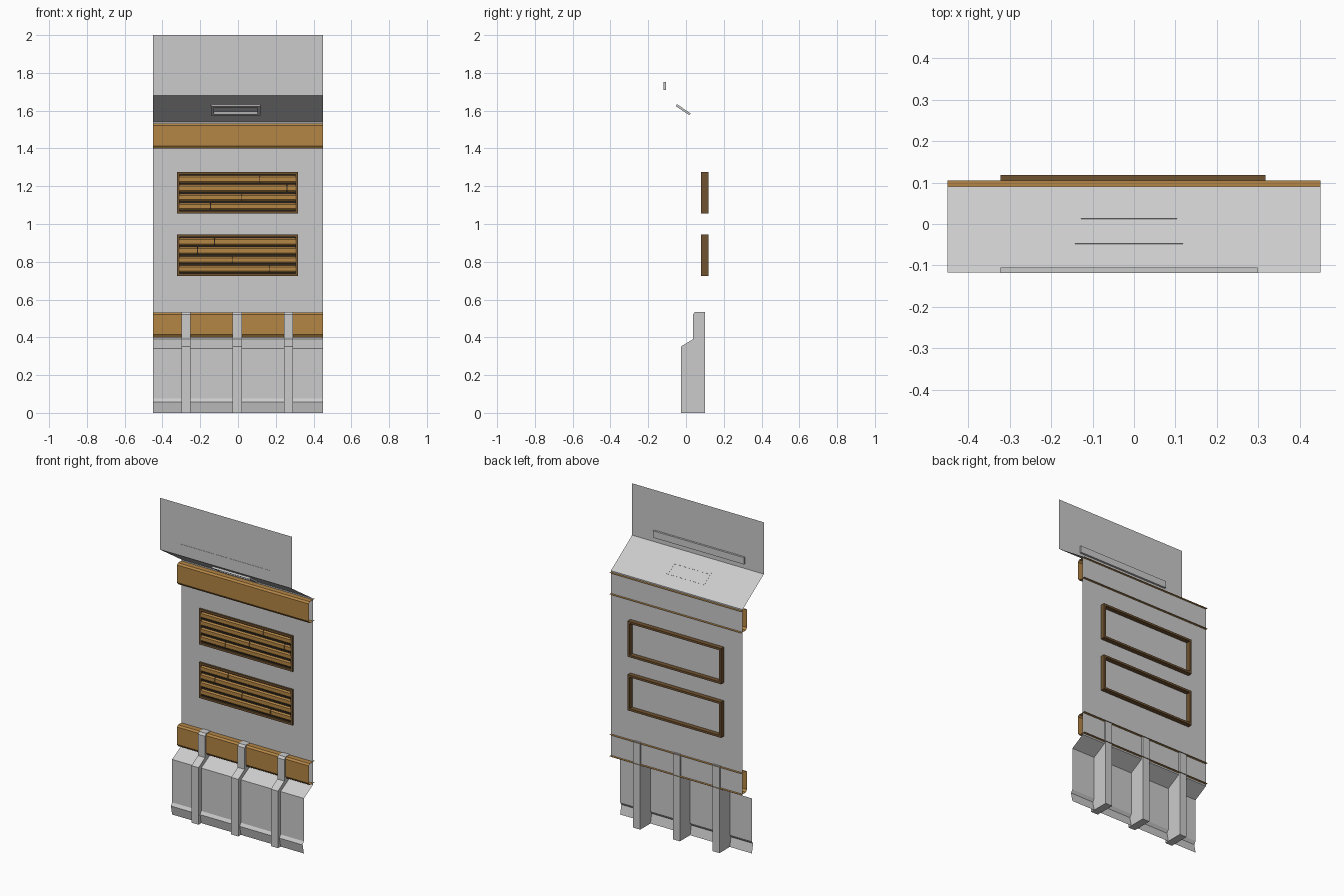
import bpy, bmesh
from mathutils import Vector

if "Cube" in bpy.data.objects:
    bpy.data.objects.remove(bpy.data.objects["Cube"])


def material(name, rgb):
    m = bpy.data.materials.new(name)
    m.diffuse_color = (*rgb, 1)
    m.use_nodes = True
    m.node_tree.nodes["Principled BSDF"].inputs["Base Color"].default_value = m.diffuse_color
    return m


OCHRE = material("ochre_paint", (0.46, 0.24, 0.06))
BROWN = material("dark_trim", (0.16, 0.085, 0.03))
SHADOW = material("vent_shadow", (0.03, 0.022, 0.015))


def extrude(name, profile, x0, x1, closed=True, mat=None):
    """Sweep a (y, z) profile along x: closed gives a solid, open gives a sheet."""
    bm = bmesh.new()
    a = [bm.verts.new((x0, y, z)) for y, z in profile]
    b = [bm.verts.new((x1, y, z)) for y, z in profile]
    n = len(profile)
    for i in range(n if closed else n - 1):
        j = (i + 1) % n
        bm.faces.new((a[i], a[j], b[j], b[i]))
    if closed:
        bm.faces.new(a)
        bm.faces.new(b)
        bmesh.ops.recalc_face_normals(bm, faces=bm.faces)
    return finish(name, bm, mat)


def finish(name, bm, mat):
    me = bpy.data.meshes.new(name)
    bm.to_mesh(me)
    bm.free()
    ob = bpy.data.objects.new(name, me)
    bpy.context.collection.objects.link(ob)
    if mat:
        me.materials.append(mat)
    return ob


def frame(name, origin, up, out, x0, x1, height, rim, depth, mat=None):
    """Rectangular ring whose width follows x; up and out orient it."""
    bm = bmesh.new()
    o, u, w = Vector(origin), Vector(up), Vector(out)
    loops = []
    for inset, d in ((0, 0), (0, depth), (rim, depth), (rim, 0)):
        corners = ((x0 + inset, inset), (x1 - inset, inset),
                   (x1 - inset, height - inset), (x0 + inset, height - inset))
        loops.append([bm.verts.new(o + Vector((x, 0, 0)) + u * h + w * d)
                      for x, h in corners])
    for k in range(4):
        p, q = loops[k], loops[(k + 1) % 4]
        for i in range(4):
            j = (i + 1) % 4
            bm.faces.new((p[i], p[j], q[j], q[i]))
    bmesh.ops.recalc_face_normals(bm, faces=bm.faces)
    return finish(name, bm, mat)


W = 0.45

# Thin wall sheet: upper panel, sloped soffit, main wall, flared skirt and base
extrude("wall_sheet", [(-0.117, 2.0), (-0.117, 1.68), (0.09, 1.54), (0.09, 0.39),
                       (0.0, 0.34), (0.0, 0.075), (-0.012, 0.057), (0.0, 0.0)],
        -W, W, closed=False)

# Chamfered rails across the wall, open at their ends
for name, z in (("upper_rail", 1.40), ("lower_rail", 0.40)):
    extrude(name, [(0.105, z + 0.132), (0.058, z + 0.132), (0.048, z + 0.122),
                   (0.048, z + 0.014), (0.058, z), (0.105, z)],
            -W, W, closed=False, mat=OCHRE)

# Support ribs
rib = [(-0.026, 0), (-0.026, 0.352), (0.037, 0.39), (0.037, 0.522),
       (0.048, 0.535), (0.10, 0.535), (0.10, 0)]
for i, x in enumerate((-0.275, -0.004, 0.267)):
    extrude(f"support_rib_{i + 1}", rib, x - 0.024, x + 0.024)

# Louvred vents, each slat made of two butted lengths
for name, z, breaks in (("upper_vent", 1.055, (-0.145, 0.02, 0.26, 0.115)),
                        ("lower_vent", 0.724, (0.165, -0.03, -0.215, -0.125))):
    frame(name + "_frame", (0, 0.079, z), (0, 0, 1), (0, 1, 0),
          -0.322, 0.317, 0.22, 0.013, 0.039, BROWN)
    extrude(name + "_backing", [(0.0885, z + 0.21), (0.0885, z + 0.01)],
            -0.312, 0.307, closed=False, mat=SHADOW)
    for k, split in enumerate(breaks):
        c = z + 0.038 + k * 0.048
        slat = [(0.088, c - 0.019), (0.081, c - 0.011),
                (0.081, c + 0.011), (0.088, c + 0.019)]
        extrude(f"{name}_slat_{k + 1}_left", slat, -0.309, split - 0.002, mat=OCHRE)
        extrude(f"{name}_slat_{k + 1}_right", slat, split + 0.002, 0.304, mat=OCHRE)

# Light strip set in the upper panel
extrude("light_strip", [(-0.1185, 1.71), (-0.1185, 1.752), (-0.105, 1.752), (-0.105, 1.71)],
        -0.322, 0.298)

# Framed fitting under the sloped soffit
slope = Vector((0, -0.207, 0.14)).normalized()
out = Vector((0, -slope.z, slope.y))
low = Vector((0, 0.024, 1.5846)) - out * 0.001
frame("soffit_fitting", low, slope, out, -0.142, 0.118, 0.087, 0.014, 0.012)
